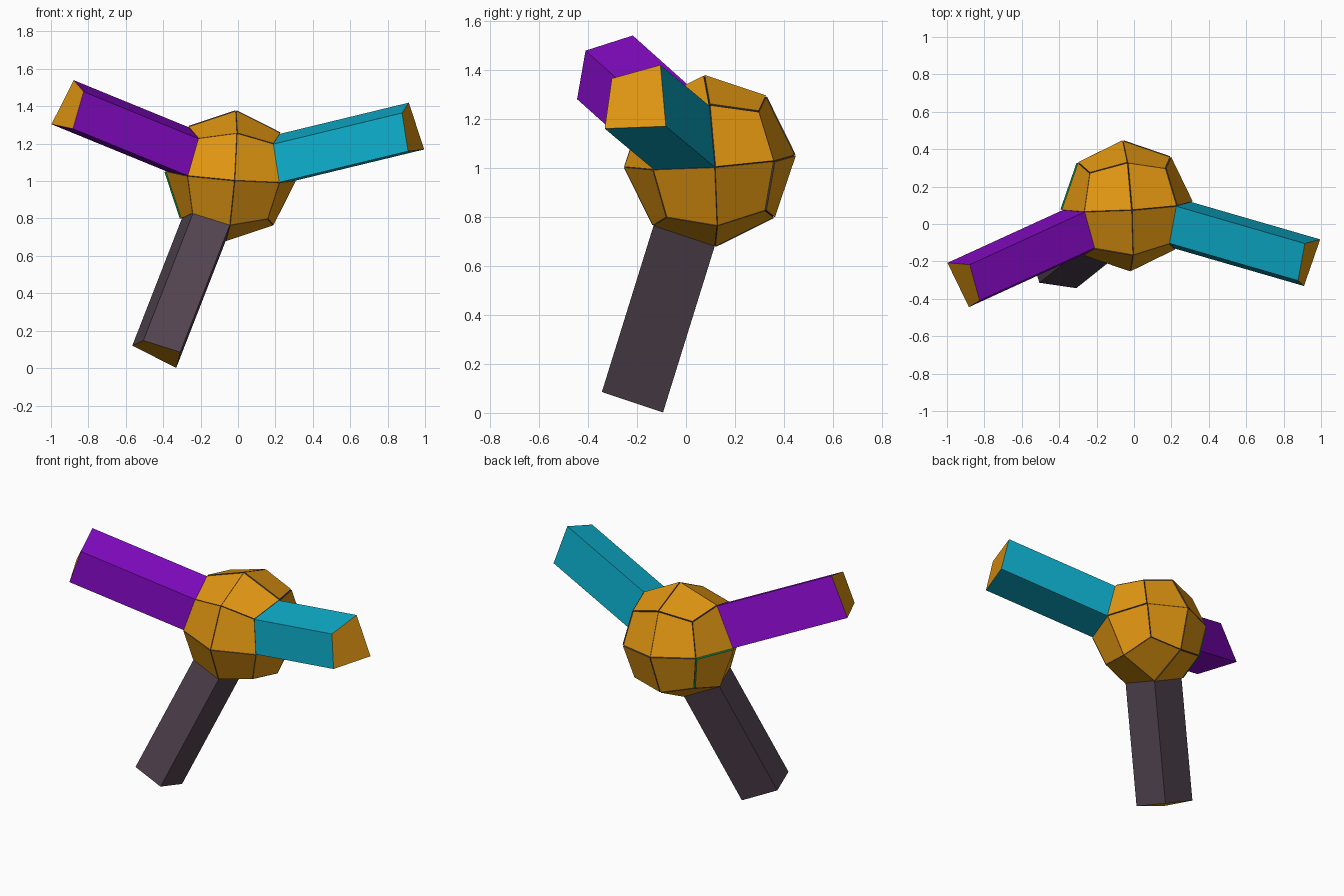
import bpy, bmesh, random
from mathutils import Matrix, Vector

if "Cube" in bpy.data.objects:
    bpy.data.objects.remove(bpy.data.objects["Cube"])

random.seed(4)
CENTRE = Vector((-0.038, 0.096, 1.027))
RADIUS = 0.345
# Tilted axes of the ball
AX = Vector((0.995, 0.063, -0.072)).normalized()
AY = Vector((-0.055, 0.997, 0.069))
AY = (AY - AX * AY.dot(AX)).normalized()
TILT = Matrix((AX, AY, AX.cross(AY))).transposed()


def material(name, rgb):
    m = bpy.data.materials.new(name)
    m.diffuse_color = (*rgb, 1)
    m.use_nodes = True
    m.node_tree.nodes["Principled BSDF"].inputs["Base Color"].default_value = m.diffuse_color
    return m


ORANGE = material("orange", (0.76, 0.31, 0.006))
CYAN = material("cyan", (0.004, 0.41, 0.58))
PURPLE = material("purple", (0.24, 0.003, 0.57))
DARK = material("dark_plum", (0.085, 0.058, 0.08))
GREEN = material("green", (0.0, 0.25, 0.07))


def add_prism(bm, base, offset, side_mat):
    """Walls plus orange cap, raised from one facet of the ball."""
    lo = [bm.verts.new(p) for p in base]
    hi = [bm.verts.new(p + offset) for p in base]
    bm.faces.new(hi)
    for i in range(4):
        j = (i + 1) % 4
        bm.faces.new((lo[i], lo[j], hi[j], hi[i])).material_index = side_mat


def make_object(name, bm, mats):
    mesh = bpy.data.meshes.new(name)
    bm.to_mesh(mesh)
    bm.free()
    for m in mats:
        mesh.materials.append(m)
    ob = bpy.data.objects.new(name, mesh)
    bpy.context.collection.objects.link(ob)


# Cube divided into 24 quads and rounded to a sphere
ball = bmesh.new()
bmesh.ops.create_cube(ball, size=2)
bmesh.ops.subdivide_edges(ball, edges=ball.edges[:], cuts=1, use_grid_fill=True)
bmesh.ops.recalc_face_normals(ball, faces=ball.faces[:])
for v in ball.verts:
    v.co.normalize()

# Arms: dominant axis, octant of the facet, reach, wall colour
ARMS = {
    (0, 1, -1, 1): ("right_arm", (0.69, -0.20, 0.167), CYAN),
    (0, -1, -1, 1): ("left_arm", (-0.616, -0.282, 0.252), PURPLE),
    (2, -1, -1, -1): ("leg", (-0.266, -0.212, -0.682), DARK),
}

core = bmesh.new()
for f in ball.faces:
    c = f.calc_center_median()
    axis = max(range(3), key=lambda i: abs(c[i]))
    key = (axis, *(1 if k > 0 else -1 for k in c))
    base = [CENTRE + TILT @ v.co * RADIUS for v in f.verts]
    if key in ARMS:
        name, reach, mat = ARMS[key]
        bm = bmesh.new()
        add_prism(bm, base, Vector(reach), 1)
        make_object(name, bm, (ORANGE, mat))
    else:
        # Low raised plates, one with green walls
        green = key == (0, -1, 1, -1)
        lift = 0.013 if green else random.uniform(0.003, 0.01)
        normal = (base[2] - base[0]).cross(base[3] - base[1]).normalized()
        add_prism(core, base, normal * lift, 1 if green else 2)
ball.free()
make_object("faceted_core", core, (ORANGE, GREEN, DARK))
